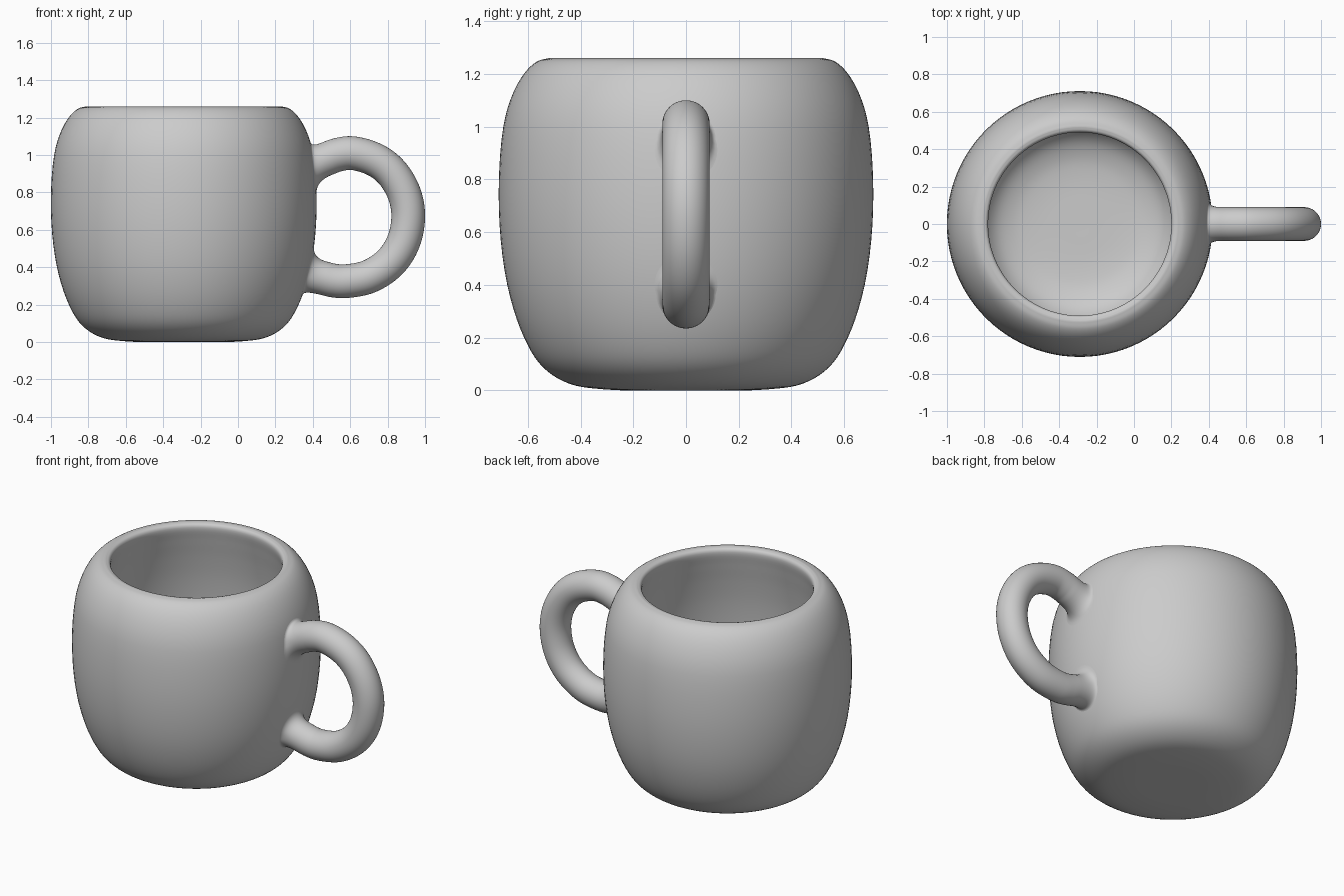
import bpy, bmesh, math
from mathutils import Vector

cube = bpy.data.objects.get("Cube")
if cube:
    bpy.data.objects.remove(cube)

glaze = bpy.data.materials.new("grey_glaze")
glaze.use_nodes = True
GREY = (0.6, 0.6, 0.6, 1)
glaze.diffuse_color = GREY
glaze.node_tree.nodes["Principled BSDF"].inputs["Base Color"].default_value = GREY

AXIS_X = -0.29


def smooth_path(points, steps):
    """Smooth curve through 2D points, with tangents that respect spacing."""
    pts = [Vector(p) for p in points]
    pts = [2 * pts[0] - pts[1]] + pts + [2 * pts[-1] - pts[-2]]
    path = []
    for a, b, c, d in zip(pts, pts[1:], pts[2:], pts[3:]):
        ab, bc, cd = [math.sqrt((q - p).length) for p, q in ((a, b), (b, c), (c, d))]
        m0 = (c - b) + bc * ((b - a) / ab - (c - a) / (ab + bc))
        m1 = (c - b) + bc * ((d - c) / cd - (d - b) / (bc + cd))
        for i in range(steps):
            t = i / steps
            path.append(b + m0 * t + (3 * (c - b) - 2 * m0 - m1) * t ** 2
                        + (2 * (b - c) + m0 + m1) * t ** 3)
    return path + [pts[-2]]


def finish(name, bm):
    bmesh.ops.recalc_face_normals(bm, faces=bm.faces)
    mesh = bpy.data.meshes.new(name)
    bm.to_mesh(mesh)
    bm.free()
    mesh.materials.append(glaze)
    obj = bpy.data.objects.new(name, mesh)
    bpy.context.collection.objects.link(obj)
    bpy.ops.object.select_all(action="DESELECT")
    obj.select_set(True)
    bpy.context.view_layer.objects.active = obj
    bpy.ops.object.shade_smooth_by_angle(angle=math.radians(50))


# Thick hollow body: outside from base to lip, then inside down to the floor
outside = smooth_path(
    [(0, 0), (0.3, 0.003), (0.445, 0.026), (0.543, 0.088), (0.612, 0.195),
     (0.678, 0.4), (0.71, 0.69), (0.693, 1.0), (0.655, 1.13),
     (0.605, 1.213), (0.56, 1.25), (0.52, 1.26)], 5)
inside = smooth_path(
    [(0.52, 1.26), (0.499, 1.253), (0.49, 1.235), (0.505, 1.15), (0.53, 1.03),
     (0.555, 0.88), (0.572, 0.7), (0.575, 0.55), (0.56, 0.4), (0.515, 0.26),
     (0.45, 0.175), (0.36, 0.13), (0.25, 0.112), (0, 0.108)], 5)
bm = bmesh.new()
verts = [bm.verts.new((AXIS_X + p.x, 0, p.y)) for p in outside + inside[1:]]
edges = [bm.edges.new(pair) for pair in zip(verts, verts[1:])]
bmesh.ops.spin(bm, geom=verts + edges, cent=(AXIS_X, 0, 0), axis=(0, 0, 1),
               angle=math.tau, steps=96, use_duplicate=False)
bmesh.ops.remove_doubles(bm, verts=bm.verts, dist=0.0005)
finish("mug_body", bm)


def wall_radius(z):
    for p, q in zip(outside, outside[1:]):
        if p.y <= z <= q.y:
            return p.x + (q.x - p.x) * (z - p.y) / (q.y - p.y)


def to_wall(point, direction):
    """Slide a point along a direction until it meets the outer wall."""
    near, far = 0.0, 0.3
    for _ in range(24):
        mid = (near + far) / 2
        p = point + direction * mid
        if math.hypot(p.x - AXIS_X, p.y) > wall_radius(p.z):
            near = mid
        else:
            far = mid
    return point + direction * near


# Handle: round tube along a loop, with a fillet where each end meets the wall
SIDES, TUBE = 40, 0.09
route = [(0.475, 0.98), (0.53, 1.0), (0.61, 1.01), (0.735, 0.973),
         (0.82, 0.908), (0.886, 0.8), (0.91, 0.68), (0.886, 0.54),
         (0.816, 0.428), (0.7, 0.35), (0.57, 0.325), (0.51, 0.329), (0.455, 0.342)]
path = smooth_path(route, 8)
tangents = [(path[min(i + 1, len(path) - 1)] - path[max(i - 1, 0)]).normalized()
            for i in range(len(path))]


def offsets(tangent):
    normal = Vector((-tangent.y, 0, tangent.x))
    side = Vector((0, TUBE, 0))
    angles = [math.tau * k / SIDES for k in range(SIDES)]
    return [normal * TUBE * math.cos(a) + side * math.sin(a) for a in angles]


def fillet(centre, tangent, sign):
    """Rings flaring from the tube's end onto the wall, widest inside the loop."""
    direction = Vector((tangent.x, 0, tangent.y)) * sign
    rows = [[] for _ in range(8)]
    for o in offsets(tangent):
        spread = 0.25 + 0.5 * max(0, o.z * sign / TUBE)
        start = Vector((centre.x, 0, centre.y)) + o
        corner = to_wall(start, direction)
        end = to_wall(start + o * spread - direction * 0.05, direction)
        for i, row in enumerate(rows):
            t = (i + 1) / len(rows)
            row.append(start * (1 - t) ** 2 + corner * 2 * t * (1 - t) + end * t * t)
    return rows


loops = [[Vector((p.x, 0, p.y)) + o for o in offsets(t)]
         for p, t in zip(path, tangents)]
loops = (fillet(path[0], tangents[0], -1)[::-1] + loops
         + fillet(path[-1], tangents[-1], 1))
bm = bmesh.new()
rings = [[bm.verts.new(co) for co in loop] for loop in loops]
for r, s in zip(rings, rings[1:]):
    for k in range(SIDES):
        n = (k + 1) % SIDES
        bm.faces.new((r[k], r[n], s[n], s[k]))
finish("handle", bm)
